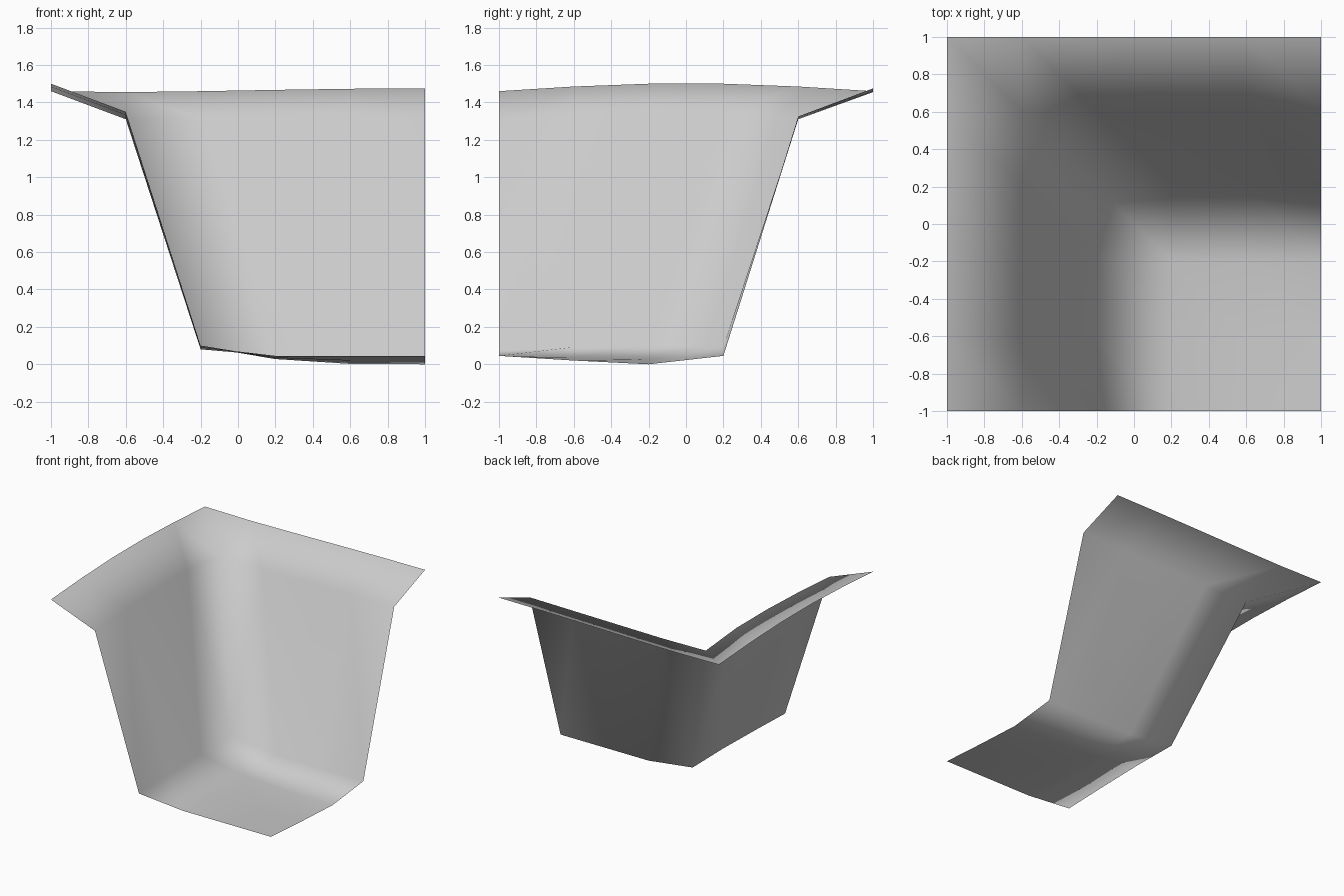
import bpy

if "Cube" in bpy.data.objects:
    bpy.data.objects.remove(bpy.data.objects["Cube"])

# Heights of the cliff corner on a regular grid, front row first, left to right
HEIGHTS = [
    [1.46, 1.31, 0.08, 0.045, 0.045, 0.045],
    [1.485, 1.335, 0.092, 0.035, 0.02, 0.02],
    [1.50, 1.35, 0.10, 0.028, 0.002, 0.0],
    [1.50, 1.35, 0.095, 0.045, 0.045, 0.045],
    [1.485, 1.315, 1.31, 1.315, 1.32, 1.325],
    [1.46, 1.455, 1.46, 1.467, 1.473, 1.475],
]
N = len(HEIGHTS)
STEP = 2 / (N - 1)

verts = [(-1 + i * STEP, -1 + j * STEP, HEIGHTS[j][i])
         for j in range(N) for i in range(N)]

# Each cell is split along the diagonal that follows the corner valley
faces = []
for j in range(N - 1):
    for i in range(N - 1):
        a = j * N + i
        b, c, d = a + 1, a + N + 1, a + N
        faces += [(a, b, d), (b, c, d)]

mesh = bpy.data.meshes.new("cliff_corner")
mesh.from_pydata(verts, [], faces)
mesh.shade_smooth()

# Single plain grey
grey = bpy.data.materials.new("light_grey")
grey.diffuse_color = (0.6, 0.6, 0.6, 1)
grey.use_nodes = True
grey.node_tree.nodes["Principled BSDF"].inputs["Base Color"].default_value = grey.diffuse_color
mesh.materials.append(grey)

cliff = bpy.data.objects.new("cliff_corner", mesh)
bpy.context.collection.objects.link(cliff)

# Broad faces dominate the shared normals
weighted = cliff.modifiers.new("weighted_normals", 'WEIGHTED_NORMAL')
weighted.mode = 'FACE_AREA'
